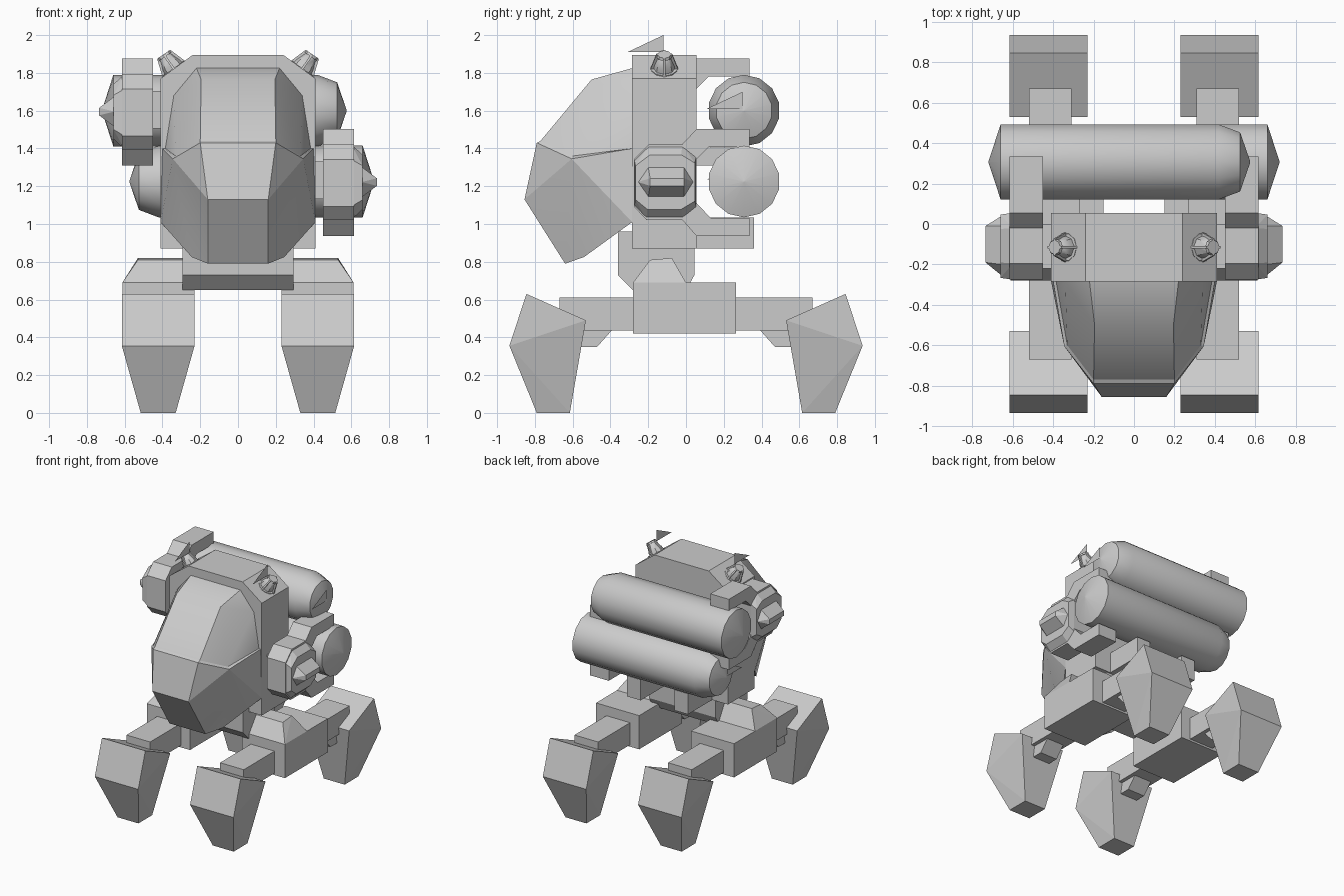
import bpy, bmesh, math
from mathutils import Vector, Matrix

if "Cube" in bpy.data.objects:
    bpy.data.objects.remove(bpy.data.objects["Cube"])


def make(name, verts, faces, smooth=None):
    me = bpy.data.meshes.new(name)
    me.from_pydata([tuple(v) for v in verts], [], faces)
    bm = bmesh.new()
    bm.from_mesh(me)
    if len(faces) > 1:
        bmesh.ops.recalc_face_normals(bm, faces=bm.faces)
    bm.to_mesh(me)
    bm.free()
    ob = bpy.data.objects.new(name, me)
    bpy.context.collection.objects.link(ob)
    if smooth:
        bpy.ops.object.select_all(action='DESELECT')
        bpy.context.view_layer.objects.active = ob
        ob.select_set(True)
        bpy.ops.object.shade_smooth_by_angle(angle=math.radians(smooth))
    return ob


def prism(name, pts, a, b, axis='x'):
    """Extrude a profile: (y,z) along x, or (x,z) along y."""
    n = len(pts)
    put = (lambda p, t: (t, p[0], p[1])) if axis == 'x' else (lambda p, t: (p[0], t, p[1]))
    verts = [put(p, t) for t in (a, b) for p in pts]
    faces = [tuple(range(n)), tuple(range(n, 2 * n))]
    faces += [(i, (i + 1) % n, n + (i + 1) % n, n + i) for i in range(n)]
    return make(name, verts, faces)


def box(name, x, y, z):
    return prism(name, [(y[0], z[0]), (y[1], z[0]), (y[1], z[1]), (y[0], z[1])], *x)


def hull(name, pts):
    """Convex solid around a few points."""
    bm = bmesh.new()
    for p in pts:
        bm.verts.new(p)
    bmesh.ops.convex_hull(bm, input=bm.verts)
    bmesh.ops.dissolve_limit(bm, angle_limit=0.02, verts=bm.verts, edges=bm.edges)
    me = bpy.data.meshes.new(name)
    bm.to_mesh(me)
    bm.free()
    ob = bpy.data.objects.new(name, me)
    bpy.context.collection.objects.link(ob)
    return ob


def lathe(name, prof, n, mat, smooth=None):
    """Revolve (height, radius) rings round local z, then place with mat."""
    verts, faces = [], []
    for h, r in prof:
        verts += [mat @ Vector((r * math.cos(2 * math.pi * i / n), r * math.sin(2 * math.pi * i / n), h))
                  for i in range(n)]
    for k in range(len(prof) - 1):
        faces += [(k * n + i, k * n + (i + 1) % n, (k + 1) * n + (i + 1) % n, (k + 1) * n + i) for i in range(n)]
    faces += [tuple(range(n)), tuple(range((len(prof) - 1) * n, len(prof) * n))]
    return make(name, verts, faces, smooth)


def flag(name, x, y, z):
    make(name, [(x, y - .19, z), (x, y, z), (x, y, z + .09)], [(0, 1, 2)])


# Torso and waist
prism("torso", [(-.41, .87), (.41, .87), (.41, 1.77), (.24, 1.895), (-.24, 1.895), (-.41, 1.77)],
      -.285, .055, 'y')
prism("waist", [(-.36, .96), (-.36, .73), (-.28, .65), (0, .65), (.045, .73), (.045, .96)], -.295, .295)

# Cockpit: half outline, mirrored, joined by a centre strip
half = [(.22, -.285, 1.825), (.195, -.5, 1.765), (.2, -.77, 1.44), (.33, -.6, 1.36),    # A B C D
        (.34, -.285, 1.68), (.385, -.285, 1.40),                                        # E F
        (.2, -.79, 1.43), (.345, -.605, 1.345), (.40, -.285, 1.40),                     # G H I
        (.16, -.855, 1.13), (.16, -.64, .79), (.245, -.54, .825), (.41, -.285, 1.01)]   # J K L M


def cockpit(name, side, strip, smooth):
    n = len(half)
    verts = half + [(-x, y, z) for x, y, z in half]
    faces = list(side) + [tuple(i + n for i in f) for f in side]
    faces += [(a, b, b + n, a + n) for a, b in zip(strip, strip[1:])]
    ob = make(name, verts, faces, smooth)
    bm = bmesh.new()
    bm.from_mesh(ob.data)
    bmesh.ops.delete(bm, geom=[v for v in bm.verts if not v.link_faces], context='VERTS')
    bm.to_mesh(ob.data)
    bm.free()


cockpit("canopy", [(0, 1, 4), (1, 3, 4), (1, 2, 3), (4, 3, 5)], [0, 1, 2], 42)
cockpit("nose", [(2, 3, 7, 6), (3, 5, 8, 7), (6, 9, 7), (9, 10, 7), (10, 11, 7), (11, 12, 7), (12, 8, 7)],
        [2, 6, 9, 10, 11, 12], 14)

# Tanks on the back, end for end
for s, z, label in ((1, 1.6, "upper"), (-1, 1.225, "lower")):
    mat = Matrix.Translation((0, .307, z)) @ Matrix.Rotation(s * math.pi / 2, 4, 'Y')
    lathe(label + "_tank", [(-.72, .003), (-.66, .19), (.42, .19), (.525, .15), (.575, .003)], 14, mat, 30)
    flag(label + "_tank_flag", s * .575, .30, z + .01)

# Clamp arms holding the tanks: left one high, right one low
claw = [(-.275, .12), (-.195, .2), (-.02, .2), (.055, .28), (.335, .28), (.335, .185), (.12, .185), (.055, .12),
        (.055, -.11), (.13, -.19), (.335, -.19), (.335, -.285), (.055, -.285), (-.02, -.2), (-.21, -.2),
        (-.275, -.13)]
palm = [(-.275, .12), (-.195, .2), (-.02, .2), (.055, .14), (.055, -.14), (-.02, -.2), (-.21, -.2), (-.275, -.13)]
for s, z, label in ((-1, 1.595, "left"), (1, 1.222, "right")):
    prism(label + "_clamp", [(y, z + h) for y, h in claw], s * .45, s * .615)
    hull(label + "_palm", [(s * .6, y, z + h) for y, h in palm]
         + [(s * .66, -.11 + (y + .11) * .95, z + h * .72) for y, h in palm])
    knob = [(-.255, 0), (-.2, .08), (-.01, .08), (.04, 0), (-.01, -.08), (-.2, -.08)]
    hull(label + "_knob", [(s * .655, y, z + h) for y, h in knob]
         + [(s * .735, y, z + h) for y in (-.19, -.01) for h in (-.02, .02)])
    box(label + "_shoulder", (s * .4, s * .46), (-.22, 0), (z - .09, z + .11))

for s, label in ((-1, "left"), (1, "right")):
    # Rear shelf bracket
    box(label + "_bracket", (s * .15, s * .27), (.04, .36), (.87, 1.035))

    # Lamp on the shoulder slope with a guard cage
    mat = Matrix.Translation((s * .325, -.115, 1.80)) @ Matrix.Rotation(s * math.radians(35), 4, 'Y')
    lathe(label + "_lamp", [(0, .06), (.05, .055), (.10, .035), (.115, .012)], 8, mat, 35)
    lathe(label + "_lamp_base", [(0, .075), (.03, .07)], 10, mat)
    lathe(label + "_lamp_cap", [(.105, .042), (.12, .036)], 8, mat)
    for k in range(4):
        c = mat @ Matrix.Rotation(k * math.pi / 2, 4, 'Z')
        hull(label + "_lamp_bar", [c @ Vector((r, t, h)) for t in (-.006, .006)
                                   for r, h in ((.058, .02), (.075, .02), (.028, .12), (.042, .12))])
    flag(label + "_lamp_flag", s * .345, -.12, 1.91)

    # Hip block with raised tapered knuckle
    hip = (s * .23, s * .612)
    box(label + "_hip", hip, (-.28, .265), (.42, .69))
    hull(label + "_hip_knuckle", [(x, y, .69) for x in hip for y in (-.28, 0)]
         + [(x, y, z) for x in (s * .29, s * .53) for y, z in ((-.19, .81), (-.075, .82))])

    for d, end in ((-1, "front"), (1, "rear")):
        tag = label + "_" + end
        # Shin bar, underside wedge and tapered foot
        box(tag + "_shin", (s * .31, s * .52), (d * .2, d * .67), (.435, .612))
        prism(tag + "_shin_wedge", [(d * .67, .44), (d * .39, .44), (d * .47, .35), (d * .6, .35)],
              s * .34, s * .49)
        wide = [(.845, .63), (.53, .49), (.935, .355)]
        hull(tag + "_foot", [(s * x, d * y, z) for x in (.23, .615) for y, z in wide]
             + [(s * x, d * y, 0) for x in (.33, .515) for y in (.615, .79)])
